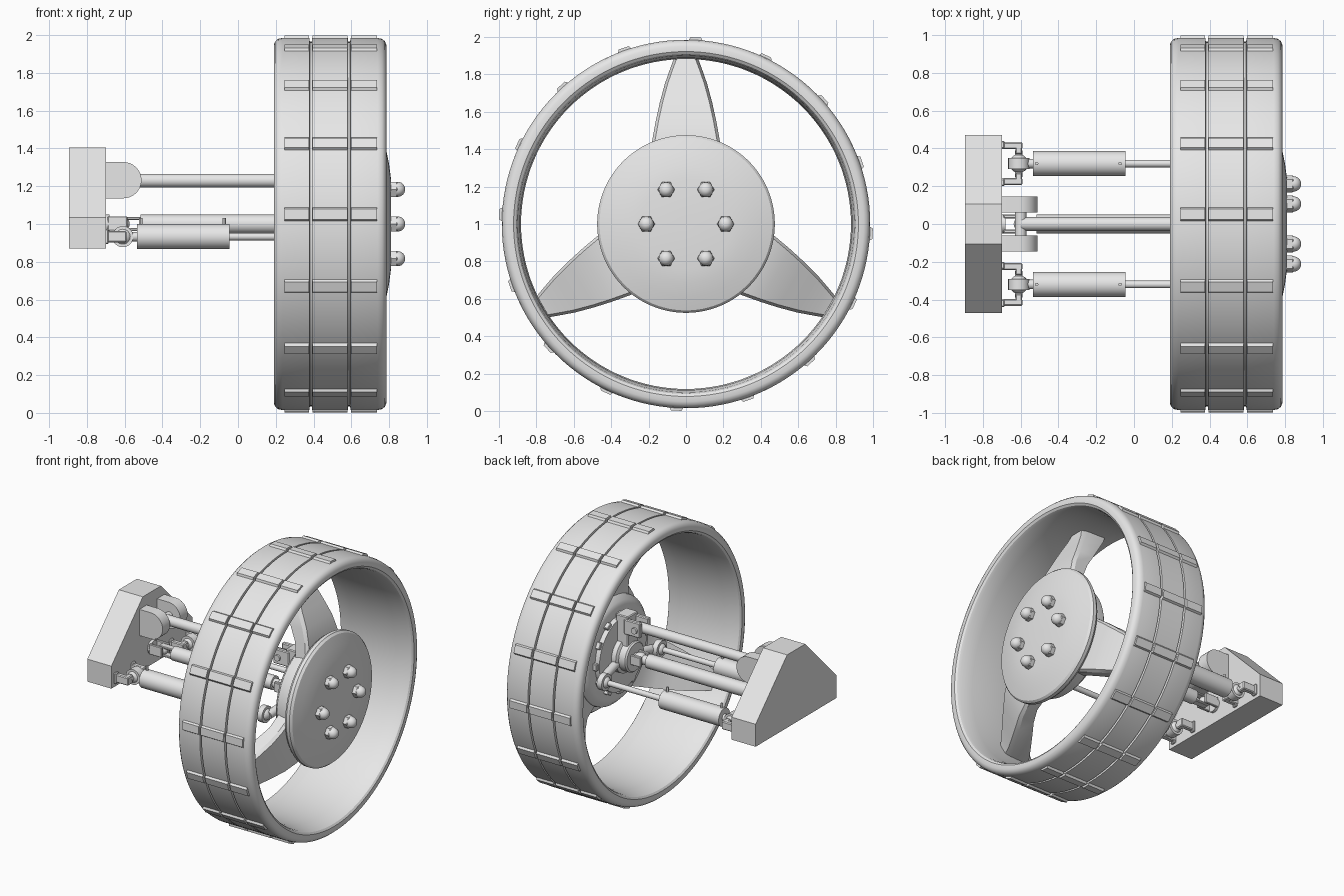
import bpy, bmesh, math
from mathutils import Vector, Matrix

if "Cube" in bpy.data.objects:
    bpy.data.objects.remove(bpy.data.objects["Cube"])

grey = bpy.data.materials.new("plain_grey")
grey.diffuse_color = (0.8, 0.8, 0.8, 1)
grey.use_nodes = True
grey.node_tree.nodes["Principled BSDF"].inputs["Base Color"].default_value = grey.diffuse_color
HUB = Vector((0, 0, 1))


def finish(name, bm):
    bmesh.ops.recalc_face_normals(bm, faces=bm.faces)
    me = bpy.data.meshes.new(name)
    bm.to_mesh(me)
    bm.free()
    me.materials.append(grey)
    ob = bpy.data.objects.new(name, me)
    bpy.context.collection.objects.link(ob)
    return ob


def loft(name, rings, closed=False, caps=True):
    bm = bmesh.new()
    vs = [[bm.verts.new(p) for p in ring] for ring in rings]
    n = len(vs[0])
    pairs = list(zip(vs, vs[1:])) + ([(vs[-1], vs[0])] if closed else [])
    for a, b in pairs:
        for i in range(n):
            j = (i + 1) % n
            bm.faces.new((a[i], a[j], b[j], b[i]))
    if caps and not closed:
        bm.faces.new(vs[0])
        bm.faces.new(vs[-1])
    return finish(name, bm)


def lathe(name, profile, y=0, z=1, seg=64, closed=False):
    """Revolve (x, radius) points about a line parallel to x."""
    rings = [[(x, y + r * math.cos(2 * math.pi * i / seg), z + r * math.sin(2 * math.pi * i / seg))
              for i in range(seg)] for x, r in profile]
    return loft(name, rings, closed)


def rod(name, p, q, r, seg=24):
    p, q = Vector(p), Vector(q)
    d = q - p
    m = Matrix.Translation((p + q) / 2) @ d.to_track_quat('Z', 'Y').to_matrix().to_4x4()
    bm = bmesh.new()
    bmesh.ops.create_cone(bm, cap_ends=True, segments=seg, radius1=r, radius2=r, depth=d.length, matrix=m)
    return finish(name, bm)


def ball(name, c, r):
    bm = bmesh.new()
    bmesh.ops.create_uvsphere(bm, u_segments=20, v_segments=12, radius=r, matrix=Matrix.Translation(c))
    return finish(name, bm)


def box(name, lo, hi, bevel=0.006):
    lo, hi = Vector(lo), Vector(hi)
    bm = bmesh.new()
    bmesh.ops.create_cube(bm, size=1, matrix=Matrix.Translation((lo + hi) / 2) @ Matrix.Diagonal((*(hi - lo), 1)))
    if bevel:
        bmesh.ops.bevel(bm, geom=bm.edges[:], offset=bevel, segments=1, affect='EDGES')
    return finish(name, bm)


def prism(name, pts, axis, a, b):
    f = (lambda p, t: (t, p[0], p[1])) if axis == 'x' else (lambda p, t: (p[0], t, p[1]))
    return loft(name, [[f(p, t) for p in pts] for t in (a, b)])


def turn(ob, ang):
    ob.data.transform(Matrix.Translation(HUB) @ Matrix.Rotation(ang, 4, 'X') @ Matrix.Translation(-HUB))


# Tire: grooved tread band with rounded shoulders
R = 0.985
tire = [(0.19, 0.95), (0.197, 0.967), (0.212, 0.98), (0.235, R)]
for g in (0.386, 0.588):
    tire += [(g - 0.007, R), (g - 0.006, R - 0.02), (g + 0.006, R - 0.02), (g + 0.007, R)]
tire += [(0.74, R), (0.763, 0.98), (0.778, 0.967), (0.785, 0.95), (0.785, 0.922), (0.775, 0.908),
         (0.755, 0.9), (0.66, 0.888), (0.49, 0.882), (0.31, 0.888), (0.22, 0.9), (0.2, 0.908), (0.19, 0.922)]
lathe("tire", tire, seg=128, closed=True)

# Tread lugs, three per row, sixteen rows
for k in range(16):
    for a, b in ((0.245, 0.377), (0.395, 0.579), (0.597, 0.735)):
        lug = prism("tread_lug", [(-0.042, 1.975), (0.042, 1.975), (0.028, 1.999), (-0.028, 1.999)], 'x', a, b)
        turn(lug, math.radians(87 + 22.5 * k))

# Three swept, tapering spokes
for k in range(3):
    rings = []
    for r, w, x in ((0.30, 0.20, 0.66), (0.45, 0.18, 0.64), (0.55, 0.162, 0.60), (0.65, 0.14, 0.54),
                    (0.75, 0.113, 0.48), (0.83, 0.085, 0.43), (0.892, 0.062, 0.40)):
        t = 0.05 + 0.045 * max(0, (r - 0.45) / 0.44)
        sec = [(t, -w + 0.015), (t, w - 0.015), (0.6 * t, w), (-t, w), (-t, -w), (0.6 * t, -w)]
        rings.append([(x + dx, y, 1 + r) for dx, y in sec])
    turn(loft("spoke", rings), 2 * math.pi * k / 3)

# Hub cover and brake drum behind it
lathe("hub_cover", [(0.70, 0.40), (0.705, 0.46), (0.725, 0.475), (0.75, 0.475), (0.765, 0.462),
                    (0.785, 0.39), (0.80, 0.315), (0.81, 0.24), (0.81, 0.02)], seg=96)
lathe("brake_drum", [(0.55, 0.12), (0.55, 0.33), (0.56, 0.36), (0.59, 0.39), (0.64, 0.40), (0.72, 0.40)])
lathe("brake_disc", [(0.515, 0.11), (0.515, 0.27), (0.56, 0.27)])
for k in range(12):
    turn(box("disc_vent", (0.52, -0.025, 1.27), (0.56, 0.025, 1.295), 0.004), math.pi * k / 6)

# Six domed wheel nuts
for k in range(6):
    a = math.pi * k / 3
    y, z = 0.212 * math.cos(a), 1 + 0.212 * math.sin(a)
    lathe("wheel_nut", [(0.80, 0.046), (0.838, 0.046), (0.845, 0.04)], y, z, seg=6)
    lathe("nut_cap", [(0.83, 0.04)] + [(0.845 + 0.04 * math.sin(t * math.pi / 12), 0.04 * math.cos(t * math.pi / 12))
                                      for t in range(6)], y, z, seg=24)

# Knuckle carrying the wheel, with arms to the upper link and the struts
lathe("knuckle_collar", [(0.41, 0.07), (0.41, 0.10), (0.42, 0.11), (0.47, 0.11), (0.48, 0.13), (0.53, 0.13)])
box("knuckle_upright", (0.43, -0.06, 1.05), (0.53, 0.06, 1.31))
for s in (-1, 1):
    box("knuckle_lug", (0.33, s * 0.05 - 0.016, 1.18), (0.46, s * 0.05 + 0.016, 1.29))
    rod("steering_arm", (0.50, s * 0.08, 0.97), (0.47, s * 0.32, 0.93), 0.03)
rod("knuckle_pin", (0.37, -0.08, 1.23), (0.37, 0.08, 1.23), 0.022)

# Chassis mount block
prism("chassis_mount", [(-0.47, 0.87), (0.47, 0.87), (0.47, 1.035), (0.105, 1.405), (-0.105, 1.405), (-0.47, 1.035)],
      'x', -0.895, -0.70)

# Rounded upper lugs on the mount
arc = [(-0.607 + 0.096 * math.cos(math.radians(t)), 1.232 + 0.096 * math.sin(math.radians(t)))
       for t in range(-90, 91, 10)]
for s in (-1, 1):
    prism("upper_lug", [(-0.71, 1.136)] + arc + [(-0.71, 1.328)], 'y', s * 0.06, s * 0.145)
rod("upper_pin", (-0.60, -0.1, 1.23), (-0.60, 0.1, 1.23), 0.03)

# Upper link and drive shaft
rod("upper_link", (-0.60, 0, 1.23), (0.39, 0, 1.23), 0.036)
rod("drive_shaft", (-0.515, 0, 1.0), (0.30, 0, 1.0), 0.05)
rod("drive_shaft_tip", (0.29, 0, 1.0), (0.42, 0, 1.0), 0.033)
rod("shaft_stub", (-0.71, 0, 1.0), (-0.68, 0, 1.0), 0.05)
for s in (-1, 1):
    box("inner_yoke", (-0.69, s * 0.04 - 0.01, 0.965), (-0.585, s * 0.04 + 0.01, 1.04), 0.004)
    box("shaft_yoke", (-0.63, -0.025, 1 + s * 0.03 - 0.008), (-0.50, 0.025, 1 + s * 0.03 + 0.008), 0.004)
    box("outer_yoke", (0.33, s * 0.045 - 0.012, 0.965), (0.44, s * 0.045 + 0.012, 1.035), 0.004)
ball("inner_joint", (-0.605, 0, 1.0), 0.032)
ball("outer_joint", (0.37, 0, 1.0), 0.045)

# Two hydraulic struts with hooked brackets
for s in (-1, 1):
    y, z = s * 0.32, 0.933
    rod("strut_cylinder", (-0.535, y, z), (-0.045, y, z), 0.066, 40)
    rod("strut_piston", (-0.05, y, z), (0.42, y, z), 0.02)
    rod("strut_eye_neck", (-0.61, y, z), (-0.53, y, z), 0.025)
    ball("strut_eye", (-0.61, y, z), 0.05)
    rod("strut_eye_ring", (-0.61, y - 0.03, z), (-0.61, y + 0.03, z), 0.056)
    rod("strut_pin", (-0.61, y - 0.07, z), (-0.61, y + 0.07, z), 0.02)
    ball("strut_end_ball", (0.44, y, z), 0.045)
    lathe("strut_end_ring", [(0.42, 0.035), (0.42, 0.06), (0.46, 0.06), (0.46, 0.035)], y, z, 32, True)
    for x in (-0.515, -0.073):
        rod("strut_port", (x, y, z + 0.05), (x, y, z + 0.098), 0.009, 12)
    for t in (-1, 1):
        box("bracket_arm", (-0.71, y + t * 0.095 - 0.018, z - 0.03), (-0.59, y + t * 0.095 + 0.018, z + 0.03))
        e = sorted((y + t * 0.05, y + t * 0.113))
        box("bracket_hook", (-0.628, e[0], z - 0.03), (-0.592, e[1], z + 0.03))
        f = sorted((y + t * 0.08, y + t * 0.12))
        box("bracket_foot", (-0.71, f[0], z - 0.04), (-0.685, f[1], z + 0.04))

# Smooth shading with crisp edges
for ob in bpy.context.scene.objects:
    ob.select_set(True)
    bpy.context.view_layer.objects.active = ob
bpy.ops.object.shade_smooth_by_angle(angle=math.radians(30))
